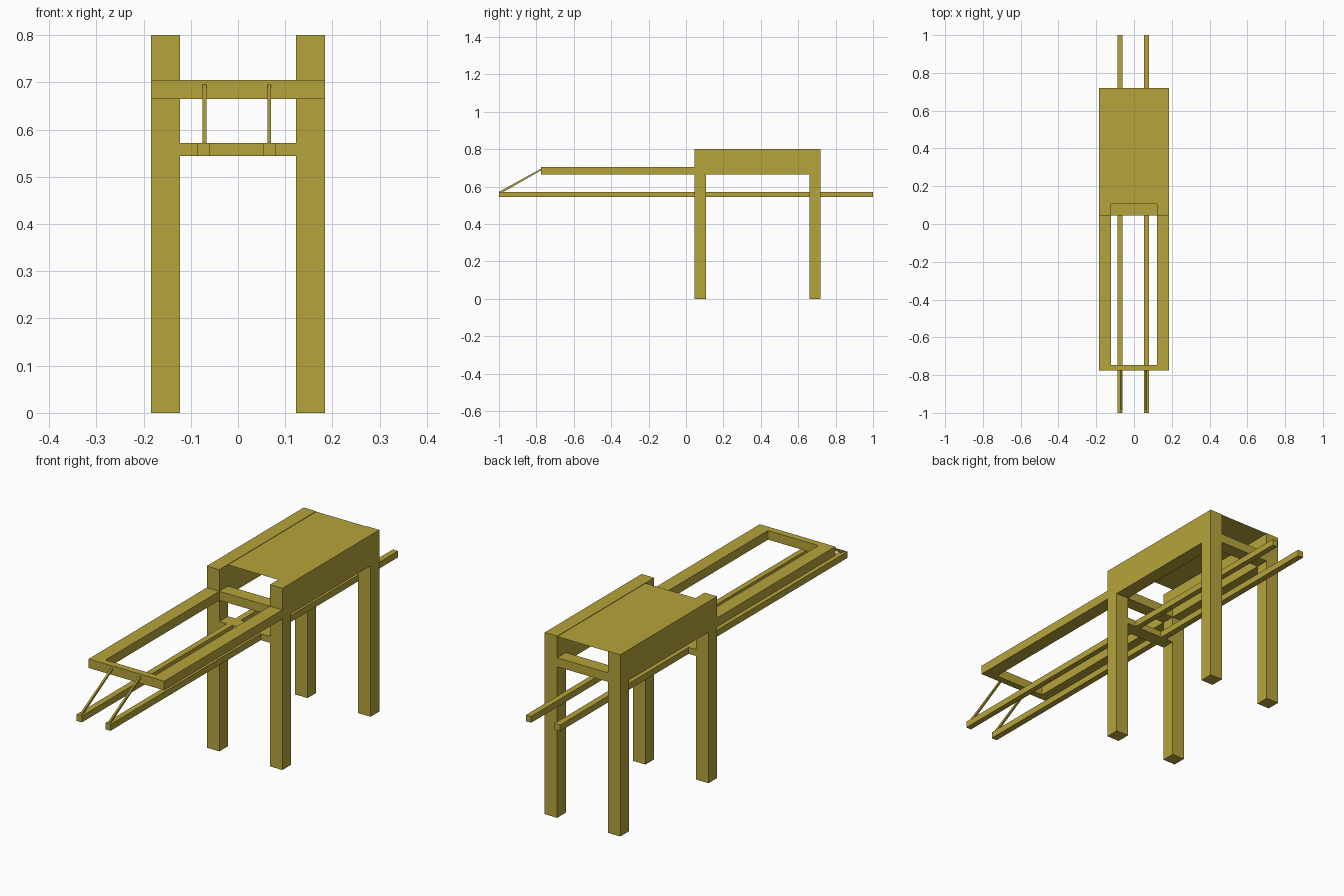
import bpy
import bmesh
from mathutils import Vector

if "Cube" in bpy.data.objects:
    bpy.data.objects.remove(bpy.data.objects["Cube"])

wood = bpy.data.materials.new("ochre")
wood.diffuse_color = (0.47, 0.37, 0.045, 1)
wood.use_nodes = True
wood.node_tree.nodes["Principled BSDF"].inputs["Base Color"].default_value = wood.diffuse_color


def finish(name, bm):
    mesh = bpy.data.meshes.new(name)
    bm.to_mesh(mesh)
    bm.free()
    mesh.materials.append(wood)
    obj = bpy.data.objects.new(name, mesh)
    bpy.context.collection.objects.link(obj)
    return obj


def box(name, x, y, z):
    """Box from (min, max) ranges on each axis."""
    bm = bmesh.new()
    bmesh.ops.create_cube(bm, size=1)
    for v in bm.verts:
        v.co = Vector([r[0] if c < 0 else r[1] for c, r in zip(v.co, (x, y, z))])
    return finish(name, bm)


INNER, OUTER = 0.123, 0.184
Y_FRONT, Y_BACK, LEG = 0.046, 0.72, 0.06
RAIL_Z = (0.665, 0.705)
ROD_Z = (0.544, 0.572)
Y_TIP = -0.776

for side, sx in (("left", -1), ("right", 1)):
    xs = sorted((sx * INNER, sx * OUTER))
    # legs
    box(f"front_leg_{side}", xs, (Y_FRONT, Y_FRONT + LEG), (0, RAIL_Z[0]))
    box(f"back_leg_{side}", xs, (Y_BACK - LEG, Y_BACK), (0, RAIL_Z[0]))
    # thick side panel above the legs
    box(f"side_panel_{side}", xs, (Y_FRONT, Y_BACK), (RAIL_Z[0], 0.8))
    # long rail reaching forward
    box(f"front_rail_{side}", xs, (Y_TIP, Y_FRONT), RAIL_Z)

# cross bars between the rails and legs
inner = (-INNER, INNER)
box("front_end_bar", inner, (Y_TIP, Y_TIP + 0.03), RAIL_Z)
box("front_cross_bar", inner, (Y_FRONT, Y_FRONT + LEG), RAIL_Z)
box("back_cross_bar", inner, (Y_BACK - LEG, Y_BACK), RAIL_Z)
box("lower_cross_bar", inner, (Y_FRONT, Y_FRONT + LEG), ROD_Z)

# thin top sheet between the side panels
bm = bmesh.new()
corners = [(-INNER, Y_FRONT + LEG), (INNER, Y_FRONT + LEG), (INNER, Y_BACK), (-INNER, Y_BACK)]
bm.faces.new([bm.verts.new((x, y, 0.798)) for x, y in corners])
finish("top_sheet", bm)

# full-length rods with slanted struts up to the end bar
for side, x0, x1, sx in (("left", -0.087, -0.06, -0.071), ("right", 0.054, 0.079, 0.066)):
    box(f"long_rod_{side}", (x0, x1), (-1, 1), ROD_Z)
    bm = bmesh.new()
    profile = [(-1.0, 0.565), (-0.988, 0.565), (Y_TIP, 0.686), (Y_TIP, 0.695), (-1.0, 0.572)]
    face = bm.faces.new([bm.verts.new((sx - 0.004, y, z)) for y, z in profile])
    ext = bmesh.ops.extrude_face_region(bm, geom=[face])
    moved = [v for v in ext["geom"] if isinstance(v, bmesh.types.BMVert)]
    bmesh.ops.translate(bm, verts=moved, vec=(0.008, 0, 0))
    bmesh.ops.recalc_face_normals(bm, faces=bm.faces)
    finish(f"strut_{side}", bm)
